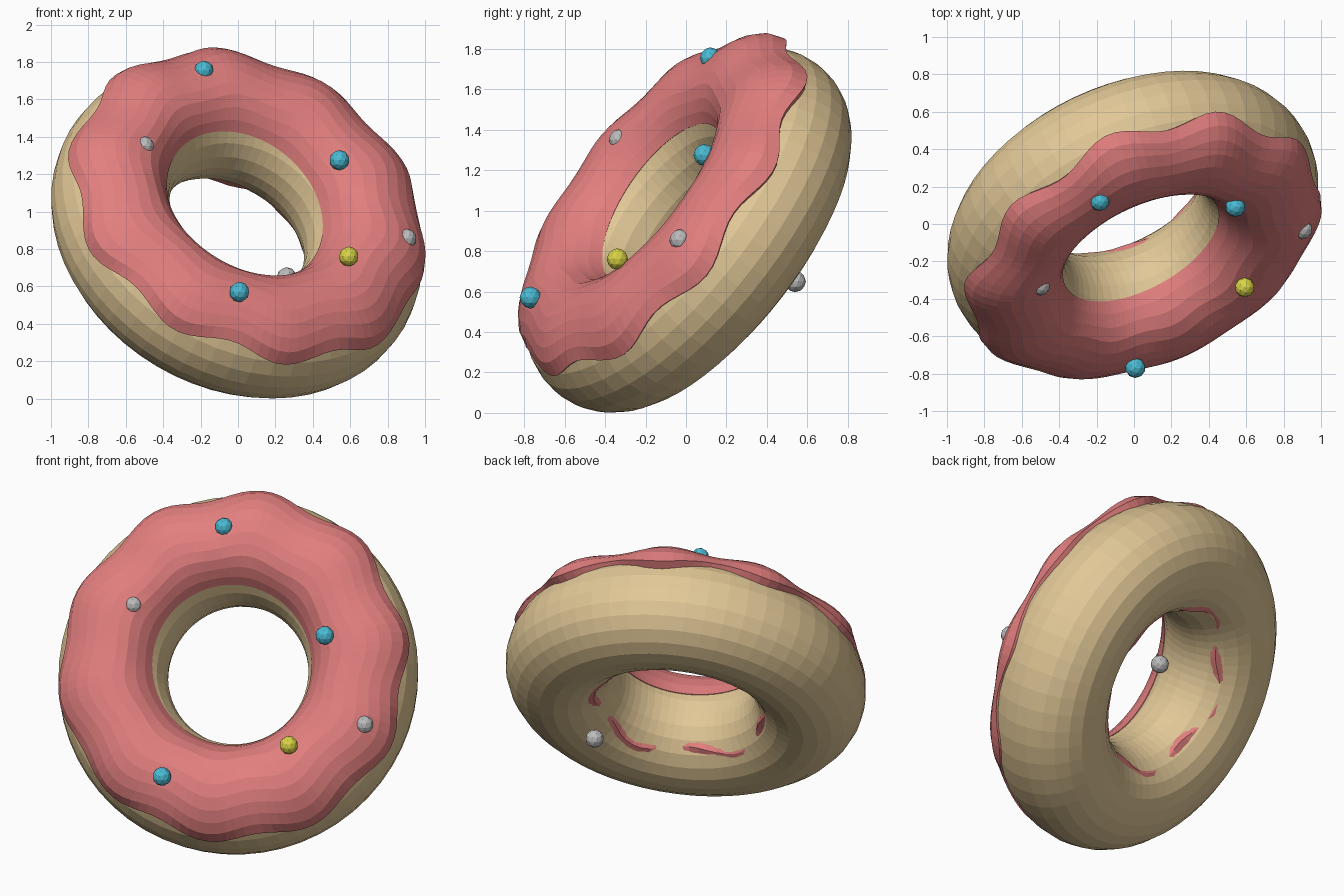
import bpy, bmesh, math
from mathutils import Vector, Matrix

if "Cube" in bpy.data.objects:
    bpy.data.objects.remove(bpy.data.objects["Cube"])

# Tilted ring frame: N is the ring axis, U/V span the ring plane
C = Vector((-0.0075, 0.0145, 0.904))
N = Vector((0.35, -0.735, 0.58)).normalized()
U = Vector((-N.y, N.x, 0)).normalized()
V = N.cross(U)
R, r = 0.722, 0.316
SEG = 56
rad = math.radians


def material(name, col):
    m = bpy.data.materials.new(name)
    m.diffuse_color = (*col, 1)
    m.use_nodes = True
    m.node_tree.nodes["Principled BSDF"].inputs["Base Color"].default_value = m.diffuse_color
    return m


TAN = material("baked dough", (0.76, 0.58, 0.31))
PINK = material("pink icing", (0.76, 0.21, 0.21))
BLUE = material("blue", (0.07, 0.50, 0.66))
YELLOW = material("yellow", (0.70, 0.66, 0.06))
GREY = material("grey", (0.50, 0.50, 0.50))


def ring_point(theta, alpha, rho):
    """theta runs round the ring, alpha round the tube (0 outward, 90 to N)."""
    out = U * math.cos(theta) + V * math.sin(theta)
    h = rho * math.sin(alpha)
    if h > 0:
        h *= 1.06
    return C + out * (R + rho * math.cos(alpha)) + N * h


def sweep(name, rows, mat, seg):
    """rows(theta) gives (alpha, rho) pairs for one closed cross-section."""
    bm = bmesh.new()
    rings = []
    for i in range(seg):
        t = 2 * math.pi * i / seg
        rings.append([bm.verts.new(ring_point(t, a, q)) for a, q in rows(t)])
    n = len(rings[0])
    for i in range(seg):
        A, B = rings[i], rings[(i + 1) % seg]
        for j in range(n):
            k = (j + 1) % n
            bm.faces.new((A[j], B[j], B[k], A[k]))
    bmesh.ops.recalc_face_normals(bm, faces=bm.faces)
    me = bpy.data.meshes.new(name)
    bm.to_mesh(me)
    bm.free()
    me.materials.append(mat)
    ob = bpy.data.objects.new(name, me)
    bpy.context.collection.objects.link(ob)
    return ob


def lobe(t):
    return math.cos(10 * (t - rad(86)))


def inner_edge(t):
    return 147 + 10 * math.cos(t + rad(60))


def icing_height(t, a):
    deg = math.degrees(a)
    w = max(0.0, math.cos(rad((deg - 38) * 1.5)))
    taper = min(1.0, max(0.0, (inner_edge(t) + 2 - deg) / 35))
    wave = (0.012 + 0.006 * math.sin(t)) * lobe(t)
    return (0.036 + w * (0.014 * math.sin(t) - 0.004 + wave)) * taper


# Dough ring
sweep("dough", lambda t: [(2 * math.pi * j / 24, r) for j in range(24)], TAN, SEG)


# Icing shell with a wavy outer edge, closed inside the dough
def icing_rows(t):
    a0 = rad(33 - 6 * lobe(t) + 2.5 * math.sin(3 * t + 1))
    a1 = rad(inner_edge(t))
    rows = [(a0, r - 0.03)]
    for j in range(11):
        a = a0 + (a1 - a0) * j / 10
        h = icing_height(t, a)
        if j == 0:
            h = max(0.008, h * (0.5 + 0.3 * math.sin(t)))
        rows.append((a, r + h))
    return rows + [(a1, r - 0.03)]


sweep("icing", icing_rows, PINK, 2 * SEG)


# Thin patches of icing showing on the back of the hole
def patch_rows(t):
    bump = 0.008 * math.sin(6 * t) + 0.006 * math.sin(11 * t + 1) + 0.003
    mid = 222 + 6 * math.sin(5 * t)
    return [(rad(mid - 9), r - 0.008), (rad(mid), r + bump), (rad(mid + 9), r - 0.008),
            (rad(mid), r - 0.03)]


sweep("icing_inside_edge", patch_rows, PINK, SEG)


# Round sprinkles, sunk slightly into the icing
def sprinkle(name, pos, size, mat, sink=0.008):
    bm = bmesh.new()
    bmesh.ops.create_icosphere(bm, subdivisions=2, radius=size,
                               matrix=Matrix.Translation(Vector(pos) - N * sink))
    me = bpy.data.meshes.new(name)
    bm.to_mesh(me)
    bm.free()
    me.materials.append(mat)
    bpy.context.collection.objects.link(bpy.data.objects.new(name, me))


sprinkle("blue_sprinkle_top", (-0.18, 0.115, 1.76), 0.052, BLUE)
sprinkle("blue_sprinkle_right", (0.545, 0.085, 1.28), 0.054, BLUE)
sprinkle("blue_sprinkle_bottom", (0.01, -0.775, 0.575), 0.054, BLUE)
sprinkle("yellow_sprinkle_left", (-0.53, -0.67, 0.885), 0.05, YELLOW)
sprinkle("yellow_sprinkle_right", (0.595, -0.345, 0.765), 0.053, YELLOW)
sprinkle("grey_sprinkle_left", (-0.50, -0.33, 1.35), 0.052, GREY, sink=0)
sprinkle("grey_sprinkle_right", (0.905, -0.035, 0.86), 0.053, GREY)
sprinkle("grey_sprinkle_back", (0.26, 0.54, 0.65), 0.053, GREY, sink=0)
